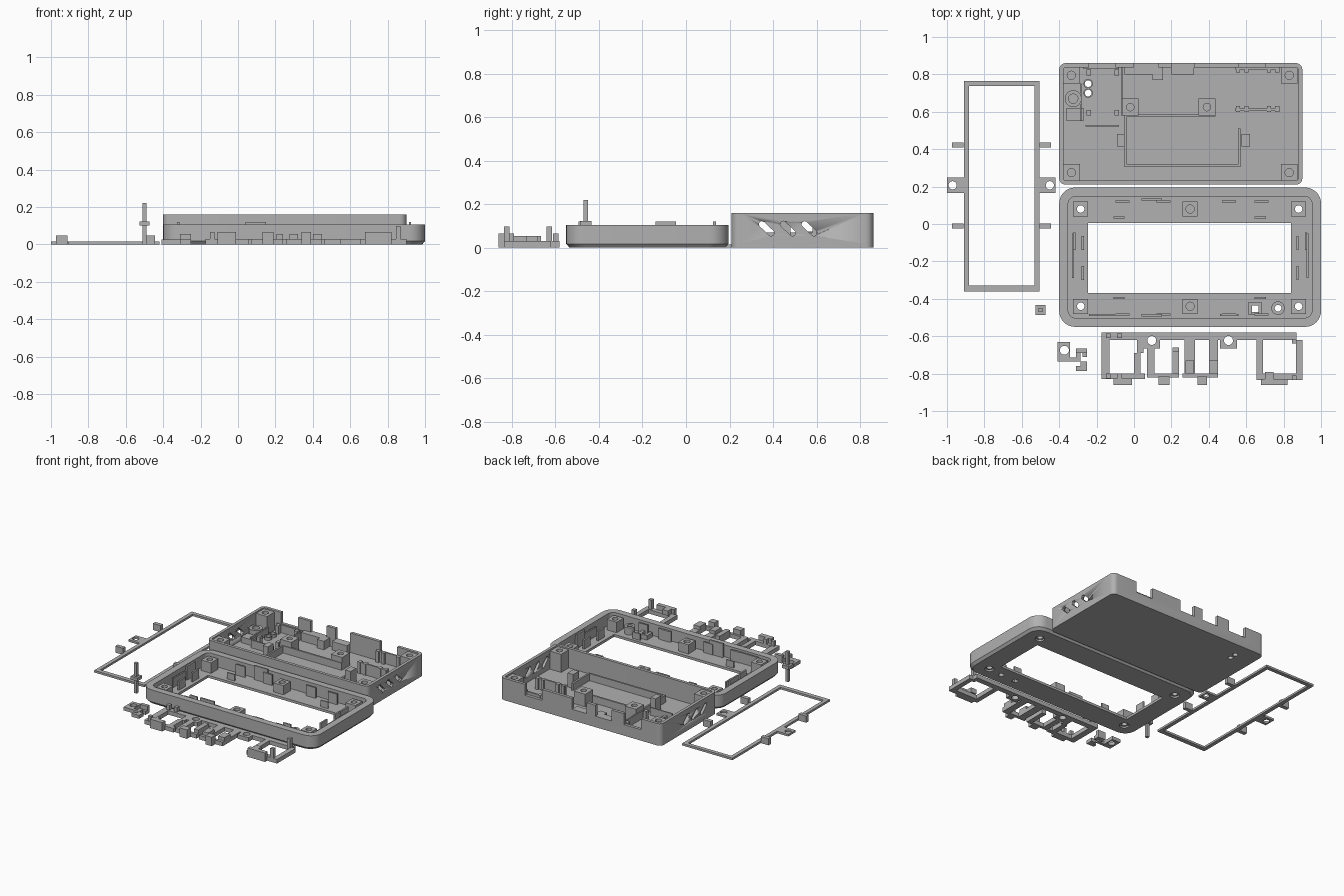
import bpy, bmesh, math

mat = bpy.data.materials.new("grey_plastic")
mat.diffuse_color = (0.44, 0.44, 0.44, 1)


def finish(name, me, smooth=False):
    ob = bpy.data.objects.new(name, me)
    bpy.context.collection.objects.link(ob)
    me.materials.clear()
    me.materials.append(mat)
    if smooth:
        bpy.ops.object.select_all(action='DESELECT')
        ob.select_set(True)
        bpy.context.view_layer.objects.active = ob
        bpy.ops.object.shade_smooth_by_angle(angle=math.radians(35))
    return ob


def rrect(x0, x1, y0, y1, r=0.0, n=8):
    if r == 0:
        return [(x0, y0), (x1, y0), (x1, y1), (x0, y1)]
    pts = []
    for cx, cy, a in ((x1 - r, y1 - r, 0), (x0 + r, y1 - r, 90), (x0 + r, y0 + r, 180), (x1 - r, y0 + r, 270)):
        for i in range(n + 1):
            t = math.radians(a + 90 * i / n)
            pts.append((cx + r * math.cos(t), cy + r * math.sin(t)))
    return pts


def circle(x, y, r, n=24):
    return [(x + r * math.cos(2 * math.pi * i / n), y + r * math.sin(2 * math.pi * i / n)) for i in range(n)]


def plate(name, loops, z0, z1, smooth=True):
    """Flat plate: first loop is the outline, the others are holes."""
    cu = bpy.data.curves.new(name, 'CURVE')
    cu.dimensions, cu.fill_mode, cu.extrude = '2D', 'BOTH', (z1 - z0) / 2
    for pts in loops:
        s = cu.splines.new('POLY')
        s.points.add(len(pts) - 1)
        for p, (x, y) in zip(s.points, pts):
            p.co = (x, y, 0, 1)
        s.use_cyclic_u = True
    tmp = bpy.data.objects.new("tmp", cu)
    bpy.context.collection.objects.link(tmp)
    dg = bpy.context.evaluated_depsgraph_get()
    me = bpy.data.meshes.new_from_object(tmp.evaluated_get(dg))
    bpy.data.objects.remove(tmp)
    bm = bmesh.new()
    bm.from_mesh(me)
    bmesh.ops.remove_doubles(bm, verts=bm.verts, dist=1e-5)
    bmesh.ops.translate(bm, verts=bm.verts, vec=(0, 0, (z0 + z1) / 2))
    bmesh.ops.recalc_face_normals(bm, faces=bm.faces)
    bm.to_mesh(me)
    bm.free()
    return finish(name, me, smooth)


def boxes(name, rects, z0, z1):
    """Several upright blocks (x0, x1, y0, y1) of the same height."""
    bm = bmesh.new()
    for x0, x1, y0, y1 in rects:
        vs = bmesh.ops.create_cube(bm, size=1)['verts']
        for v in vs:
            v.co = ((x0 + x1) / 2 + v.co.x * (x1 - x0), (y0 + y1) / 2 + v.co.y * (y1 - y0),
                    (z0 + z1) / 2 + v.co.z * (z1 - z0))
    me = bpy.data.meshes.new(name)
    bm.to_mesh(me)
    bm.free()
    return finish(name, me)


def cut(ob, cutter):
    m = ob.modifiers.new("cut", 'BOOLEAN')
    m.operation, m.solver, m.object = 'DIFFERENCE', 'EXACT', cutter
    dg = bpy.context.evaluated_depsgraph_get()
    me = bpy.data.meshes.new_from_object(ob.evaluated_get(dg))
    ob.modifiers.clear()
    ob.data = me
    bpy.data.objects.remove(cutter)


def boss(name, x, y, half, r, z0, z1):
    plate(name, [rrect(x - half, x + half, y - half, y + half), circle(x, y, r)], z0, z1)


# ---- back tray: floor, wall with slanted vents and port notches
plate("tray_floor", [rrect(-0.4, 0.9, 0.21, 0.86, 0.035), circle(-0.245, 0.75, 0.018),
                     circle(-0.245, 0.70, 0.018)], 0, 0.018)
wall = plate("tray_wall", [rrect(-0.4, 0.9, 0.21, 0.86, 0.035), rrect(-0.378, 0.878, 0.232, 0.838, 0.015)],
             0.018, 0.16)
cut(wall, boxes("notch_cutter", [(-0.24, -0.10, 0.80, 0.9), (0.0, 0.13, 0.80, 0.9),
                                 (0.20, 0.32, 0.80, 0.9), (0.56, 0.70, 0.80, 0.9)], 0.08, 0.3))
for i in range(3):
    yc, zc = 0.37 + 0.098 * i, 0.088
    vent = plate("vent_cutter", [rrect(-0.043, 0.043, -0.014, 0.014, 0.0139, 6)], -1, 1, False)
    ca, sa = math.cos(math.radians(-43)), math.sin(math.radians(-43))
    for v in vent.data.vertices:
        u, w, t = v.co
        v.co = (t + 0.25, yc + u * ca - w * sa, zc + u * sa + w * ca)
    cut(wall, vent)
for x in (-0.335, 0.83):
    for y in (0.275, 0.795):
        boss("tray_corner_boss", x, y, 0.045, 0.022, 0.018, 0.15)

# tray interior: battery bay, board clips, bosses
for x in (-0.02, 0.39):
    boss("bay_boss", x, 0.625, 0.045, 0.02, 0.018, 0.11)
boxes("battery_bay", [(-0.05, 0.57, 0.305, 0.318), (-0.05, -0.038, 0.318, 0.575), (0.557, 0.57, 0.318, 0.51),
                      (-0.05, 0.435, 0.575, 0.588)], 0.018, 0.07)
boxes("bay_nubs", [(-0.09, -0.05, 0.415, 0.48), (0.575, 0.62, 0.415, 0.48)], 0.018, 0.12)
boxes("board_posts", [(x, x + 0.025, y, y + 0.03) for x in (-0.255, -0.105) for y in (0.58, 0.795)], 0.018, 0.08)
boxes("board_stops", [(-0.26, -0.08, 0.52, 0.53), (-0.07, -0.06, 0.58, 0.838), (-0.29, -0.28, 0.55, 0.75),
                      (-0.27, -0.08, 0.828, 0.838)], 0.018, 0.075)
boxes("port_blocks", [(-0.05, 0.10, 0.80, 0.838), (0.10, 0.155, 0.77, 0.838), (0.20, 0.32, 0.80, 0.85)], 0.018, 0.08)
boxes("socket_clips", [(0.54, 0.78, y, y + 0.012) for y in (0.605, 0.826)]
      + [(x, x + 0.022, y, y + 0.03) for x in (0.545, 0.59, 0.71, 0.755) for y in (0.60, 0.81)], 0.018, 0.10)
boxes("button_guide", [(-0.36, -0.27, 0.55, 0.62)], 0.018, 0.06)
plate("button_ring", [circle(-0.325, 0.67, 0.045), circle(-0.325, 0.67, 0.025)], 0.018, 0.09)
for y in (0.70, 0.75):
    plate("led_ring", [circle(-0.245, y, 0.025), circle(-0.245, y, 0.018)], 0.018, 0.04)

# ---- front bezel: chamfered floor with window, rim wall
corners = [(x, y) for x in (-0.285, 0.88) for y in (-0.44, 0.08)]
floor = plate("bezel_floor", [rrect(-0.4, 1.0, -0.55, 0.195, 0.085), rrect(-0.245, 0.84, -0.37, 0.005),
                              rrect(0.63, 0.665, -0.48, -0.435), circle(0.77, -0.45, 0.018)]
              + [circle(x, y, 0.032) for x, y in corners], 0, 0.018)
for v in floor.data.vertices:
    if v.co.z < 0.001:
        x, y = v.co.x - 0.3, v.co.y + 0.1775
        if abs(x) > 0.64 or abs(y) > 0.33 or (abs(x) > 0.61 and abs(y) > 0.30):
            v.co.x, v.co.y = 0.3 + x * 0.979, -0.1775 + y * 0.96
plate("bezel_wall", [rrect(-0.4, 1.0, -0.55, 0.195, 0.085), rrect(-0.352, 0.952, -0.502, 0.147, 0.04)], 0.018, 0.105)
for x, y in corners:
    boss("bezel_corner_boss", x, y, 0.04, 0.02, 0.012, 0.095)
for y in (-0.44, 0.08):
    boss("bezel_middle_boss", 0.30, y, 0.04, 0.022, 0.018, 0.085)
plate("light_guide", [rrect(0.61, 0.685, -0.485, -0.42), rrect(0.63, 0.665, -0.48, -0.435)], 0.018, 0.05)
plate("button_collar", [circle(0.77, -0.45, 0.036), circle(0.77, -0.45, 0.018)], 0.018, 0.07)

# bezel clips standing around the window
rows = [(x, x + 0.075, y, y + 0.01) for x in (-0.10, 0.12, 0.47, 0.645) for y in (0.115, -0.488)]
boxes("bezel_long_clips", rows + [(-0.24, -0.05, -0.492, -0.482), (0.46, 0.56, -0.492, -0.482)], 0.018, 0.095)
boxes("bezel_short_clips", [(x, x + 0.06, y, y + 0.01) for x in (-0.11, 0.645) for y in (0.03, -0.40)], 0.018, 0.065)
boxes("bezel_side_clips", [(x, x + 0.012, y, y + 0.075) for x in (-0.28, 0.868) for y in (-0.30, -0.14)]
      + [(x, x + 0.01, -0.29, -0.05) for x in (-0.332, 0.922)], 0.018, 0.085)
boxes("bezel_latches", [(0.04, 0.15, -0.494, -0.482), (0.04, 0.15, 0.125, 0.137),
                        (-0.325, -0.313, -0.14, -0.045), (0.913, 0.925, -0.14, -0.045)], 0.018, 0.12)

# ---- screen frame with ears and tabs
plate("screen_frame", [rrect(-0.91, -0.505, -0.36, 0.765), rrect(-0.882, -0.533, -0.328, 0.737)], 0, 0.015)
for x0, x1, hx in ((-1.0, -0.91, -0.97), (-0.505, -0.42, -0.45)):
    plate("frame_ear", [rrect(x0, x1, 0.165, 0.248), circle(hx, 0.207, 0.022)], 0, 0.015)
boxes("frame_tabs", [(x, x + 0.062, y, y + 0.028) for x in (-0.973, -0.505) for y in (-0.025, 0.408)], 0, 0.048)

# ---- loose push pin
boxes("pin_shaft", [(-0.511, -0.489, -0.471, -0.449)], 0, 0.22)
boxes("pin_collar", [(-0.527, -0.473, -0.487, -0.433)], 0.10, 0.123)

# ---- small lever
plate("lever_ear", [rrect(-0.41, -0.342, -0.735, -0.63), circle(-0.372, -0.675, 0.024)], 0, 0.025)
boxes("lever_arm", [(-0.342, -0.285, -0.735, -0.715), (-0.31, -0.285, -0.735, -0.69), (-0.31, -0.25, -0.69, -0.665),
                    (-0.275, -0.25, -0.71, -0.69), (-0.285, -0.25, -0.76, -0.735),
                    (-0.31, -0.25, -0.785, -0.76)], 0, 0.025)
boxes("lever_pad", [(-0.31, -0.25, -0.69, -0.665)], 0.025, 0.055)

# ---- button strip
for x in (0.095, 0.505):
    plate("strip_ear", [rrect(x - 0.045, x + 0.045, -0.665, -0.58), circle(x, -0.623, 0.024)], 0, 0.03)
boxes("strip_bar", [(-0.175, 0.05, -0.62, -0.58), (0.14, 0.46, -0.62, -0.58), (0.55, 0.87, -0.62, -0.58)], 0, 0.03)
boxes("strip_rails", [(-0.175, -0.13, -0.83, -0.62), (-0.13, 0.06, -0.83, -0.80), (0.0, 0.035, -0.80, -0.69),
                      (0.015, 0.05, -0.69, -0.62), (0.07, 0.11, -0.82, -0.665), (0.11, 0.24, -0.82, -0.80),
                      (0.205, 0.24, -0.80, -0.66), (0.27, 0.325, -0.80, -0.62), (0.26, 0.45, -0.82, -0.80),
                      (0.40, 0.45, -0.80, -0.62), (0.655, 0.69, -0.835, -0.62), (0.69, 0.90, -0.835, -0.80),
                      (0.865, 0.90, -0.80, -0.62)], 0, 0.03)
boxes("strip_pads", [(0.275, 0.32, -0.80, -0.73), (0.40, 0.45, -0.80, -0.73), (0.205, 0.24, -0.80, -0.68)], 0.03, 0.055)
boxes("button_caps", [(-0.11, -0.01, -0.86, -0.825), (0.13, 0.19, -0.86, -0.815), (0.34, 0.39, -0.86, -0.815),
                      (0.68, 0.82, -0.86, -0.83)], 0, 0.065)
boxes("strip_pegs", [(x, x + 0.025, y, y + 0.025) for x in (-0.15, -0.09) for y in (-0.825, -0.61)]
      + [(0.70, 0.745, -0.83, -0.79)], 0.03, 0.065)
boxes("strip_posts", [(0.845, 0.87, -0.64, -0.615), (0.845, 0.87, -0.835, -0.81)], 0, 0.098)
